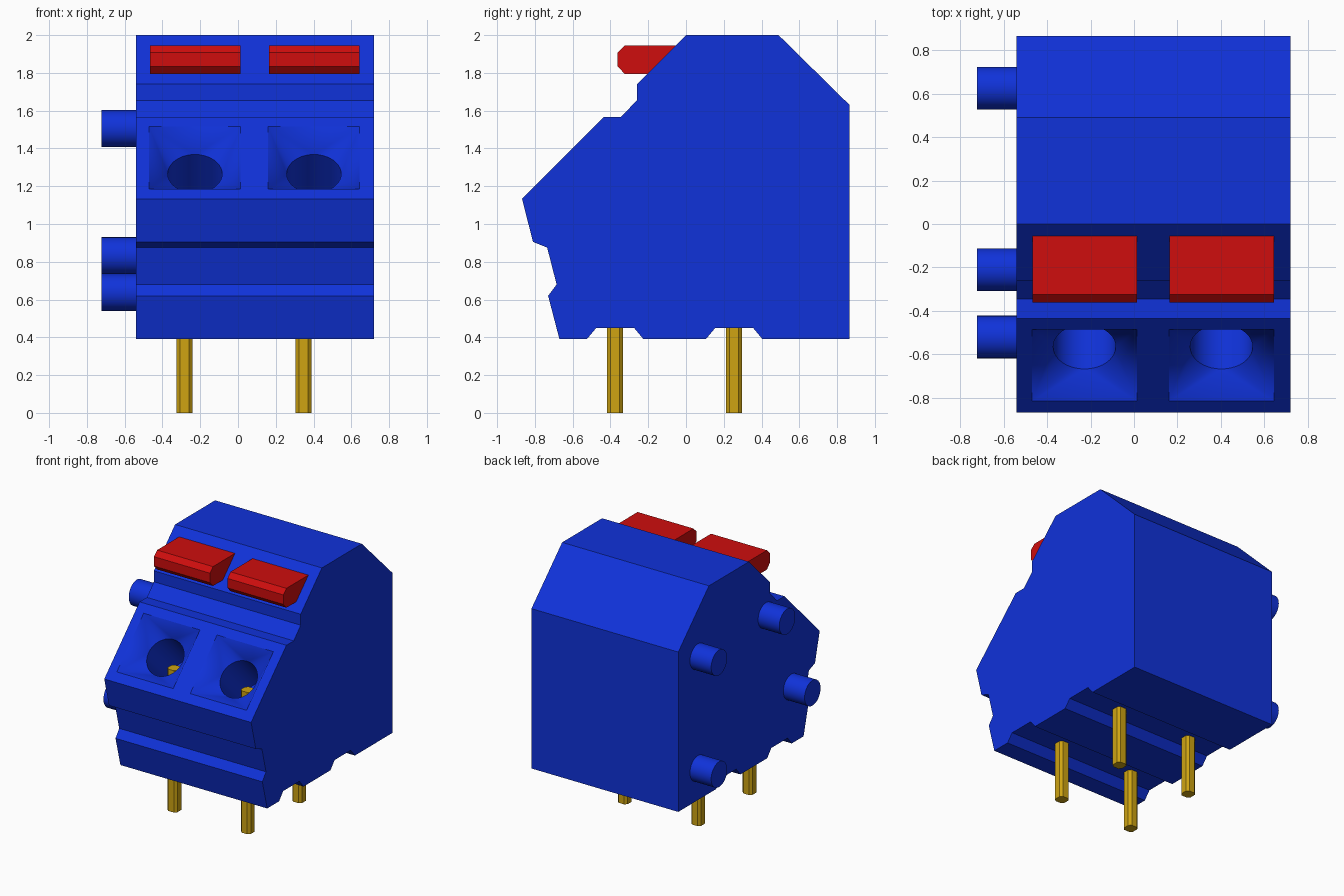
import bpy, bmesh, math
from mathutils import Vector

cube = bpy.data.objects.get("Cube")
if cube:
    bpy.data.objects.remove(cube, do_unlink=True)


def material(name, rgb):
    m = bpy.data.materials.new(name)
    m.use_nodes = True
    m.diffuse_color = (*rgb, 1)
    m.node_tree.nodes["Principled BSDF"].inputs["Base Color"].default_value = (*rgb, 1)
    return m


BLUE = material("blue plastic", (0.005, 0.032, 0.70))
RED = material("red plastic", (0.62, 0.004, 0.004))
GOLD = material("gold metal", (0.62, 0.37, 0.006))


def finish(bm, name, mat):
    bmesh.ops.recalc_face_normals(bm, faces=bm.faces[:])
    mesh = bpy.data.meshes.new(name)
    bm.to_mesh(mesh)
    bm.free()
    mesh.materials.append(mat)
    ob = bpy.data.objects.new(name, mesh)
    bpy.context.collection.objects.link(ob)
    return ob


def activate(ob):
    bpy.ops.object.select_all(action="DESELECT")
    ob.select_set(True)
    bpy.context.view_layer.objects.active = ob


def smooth(ob):
    activate(ob)
    bpy.ops.object.shade_smooth_by_angle(angle=math.radians(25))


def extrude_x(name, profile, x0, x1, mat):
    """Extrude a (y, z) outline from x0 to x1."""
    bm = bmesh.new()
    face = bm.faces.new([bm.verts.new((x0, y, z)) for y, z in profile])
    ext = bmesh.ops.extrude_face_region(bm, geom=[face])
    moved = [v for v in ext["geom"] if isinstance(v, bmesh.types.BMVert)]
    bmesh.ops.translate(bm, verts=moved, vec=(x1 - x0, 0, 0))
    return finish(bm, name, mat)


def funnel_cutter(cx):
    """Square mouth narrowing to a round bore, square to the sloped face."""
    origin = Vector((cx, -0.65, 1.351))
    s = math.sqrt(0.5)
    u, v, inward = Vector((1, 0, 0)), Vector((0, s, s)), Vector((0, s, -s))
    bm = bmesh.new()

    def ring(points, depth):
        return [bm.verts.new(origin + u * a + v * b + inward * depth) for a, b in points]

    square = [(0.242, 0.233), (-0.242, 0.233), (-0.242, -0.233), (0.242, -0.233)]
    q = 10
    n = 4 * q
    circle = [(0.144 * math.cos(math.tau * i / n), 0.144 * math.sin(math.tau * i / n))
              for i in range(n)]
    lid, mouth = ring(square, -0.1), ring(square, 0)
    throat, end = ring(circle, 0.12), ring(circle, 0.5)
    bm.faces.new(lid)
    bm.faces.new(end)
    for k in range(4):
        j = (k + 1) % 4
        bm.faces.new((lid[k], lid[j], mouth[j], mouth[k]))
        bm.faces.new((mouth[k], mouth[j], throat[j * q]))
        for i in range(k * q, k * q + q):
            bm.faces.new((mouth[k], throat[i], throat[(i + 1) % n]))
    for i in range(n):
        j = (i + 1) % n
        bm.faces.new((throat[i], throat[j], end[j], end[i]))
    ob = finish(bm, "funnel_cutter", BLUE)
    ob.hide_render = True
    return ob


# Housing outline (y, z), clockwise from the top front corner
HOUSING = [(0, 2), (0.49, 2), (0.866, 1.63), (0.866, 0.39),
           (0.405, 0.39), (0.355, 0.45), (0.155, 0.45), (0.105, 0.39),
           (-0.225, 0.39), (-0.275, 0.45), (-0.475, 0.45), (-0.525, 0.39),
           (-0.67, 0.39), (-0.73, 0.62), (-0.685, 0.68), (-0.735, 0.875),
           (-0.81, 0.905), (-0.868, 1.133), (-0.435, 1.566), (-0.345, 1.566),
           (-0.26, 1.655), (-0.26, 1.74)]
LEVER = [(0, 1.945), (-0.325, 1.945), (-0.362, 1.908), (-0.362, 1.835),
         (-0.325, 1.795), (0, 1.795)]


def pin(name, x, y, top):
    bm = bmesh.new()
    bmesh.ops.create_cube(bm, size=1)
    bmesh.ops.scale(bm, vec=(0.084, 0.084, top), verts=bm.verts[:])
    bmesh.ops.translate(bm, vec=(x, y, top / 2), verts=bm.verts[:])
    upright = [e for e in bm.edges if abs(e.verts[0].co.z - e.verts[1].co.z) > 0.1]
    bmesh.ops.bevel(bm, geom=upright, offset=0.018, segments=1, affect="EDGES")
    finish(bm, name, GOLD)


# Two identical terminal modules side by side
for side, cx in (("right", -0.225), ("left", 0.405)):
    body = extrude_x(side + "_housing", HOUSING, cx - 0.315, cx + 0.315, BLUE)
    cutter = funnel_cutter(cx - 0.003)
    mod = body.modifiers.new("wire entry", "BOOLEAN")
    mod.operation = "DIFFERENCE"
    mod.solver = "EXACT"
    mod.object = cutter
    activate(body)
    bpy.ops.object.modifier_apply(modifier=mod.name)
    bpy.data.objects.remove(cutter, do_unlink=True)
    smooth(body)
    extrude_x(side + "_lever", LEVER, cx - 0.242, cx + 0.238, RED)
    pin(side + "_front_pin", cx - 0.058, -0.375, 1.1)
    pin(side + "_back_pin", cx - 0.058, 0.255, 0.6)

# Coupling pegs on the right side wall
for i, (y, z) in enumerate([(0.625, 1.505), (-0.21, 1.505), (-0.52, 0.832), (0.625, 0.638)]):
    bpy.ops.mesh.primitive_cylinder_add(vertices=40, radius=0.098, depth=0.2,
                                        location=(-0.622, y, z),
                                        rotation=(0, math.pi / 2, 0))
    peg = bpy.context.object
    peg.name = f"coupling_peg_{i + 1}"
    peg.data.materials.append(BLUE)
    smooth(peg)
